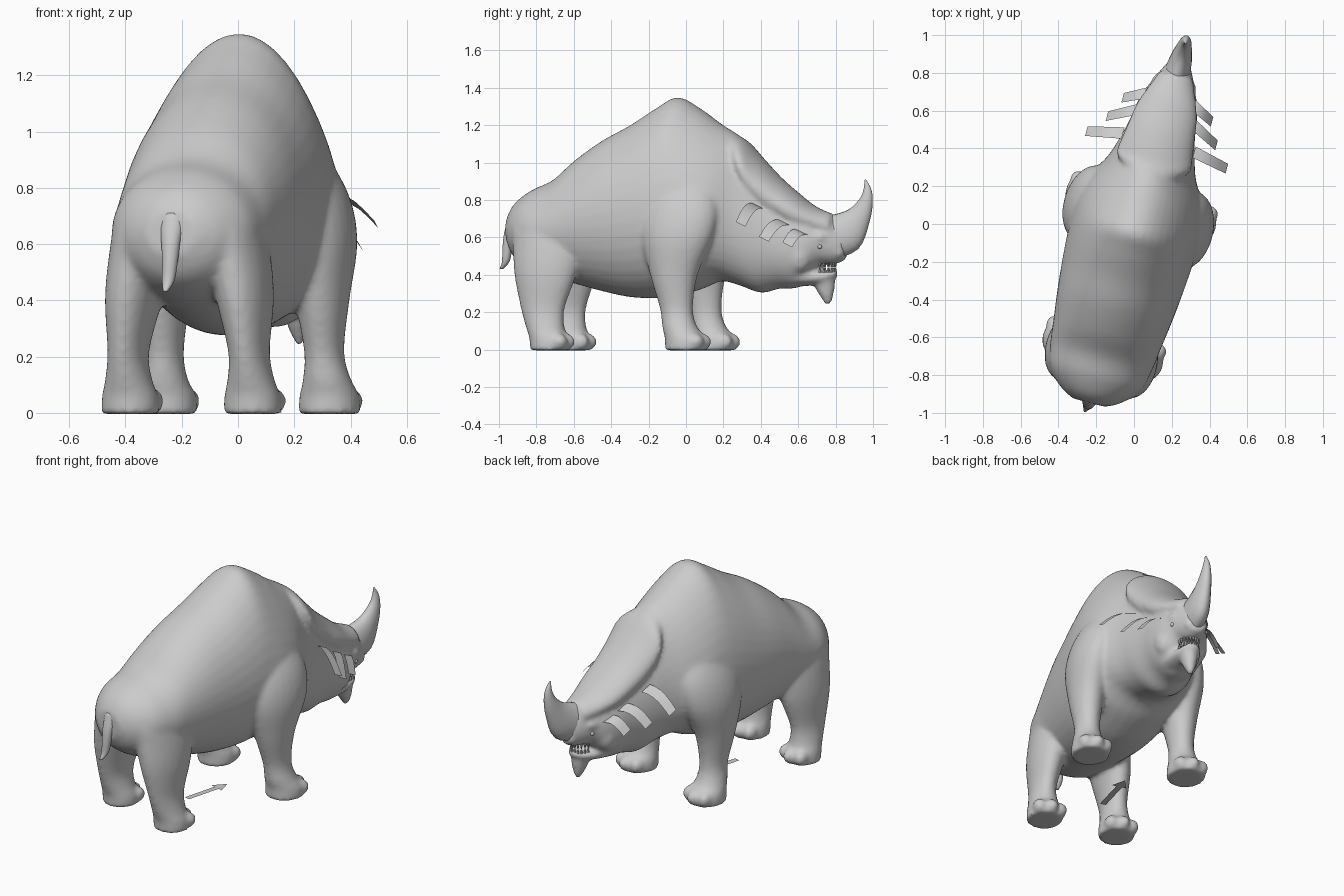
import bpy, bmesh, math
from math import sin, cos, pi, radians
from mathutils import Matrix, Vector

cube = bpy.data.objects.get("Cube")
if cube:
    bpy.data.objects.remove(cube, do_unlink=True)

# The animal is symmetric in its own frame, then turned slightly
PLACE = Matrix.Rotation(radians(-15), 4, 'Z') @ Matrix.Translation((0.014, 0, 0))

hide_grey = bpy.data.materials.new("hide_grey")
hide_grey.use_nodes = True
GREY = (0.6, 0.6, 0.6, 1)
hide_grey.diffuse_color = GREY
hide_grey.node_tree.nodes["Principled BSDF"].inputs["Base Color"].default_value = GREY


def flow(rings, steps=4):
    """Add rings between the given ones along a smooth curve."""
    rings = [[Vector(v) for v in r] for r in rings]
    out = []
    for i in range(len(rings) - 1):
        a, b, c, d = (rings[max(0, min(len(rings) - 1, i + k))] for k in (-1, 0, 1, 2))
        for s in range(steps):
            t = s / steps
            out.append([q + t / 2 * (r - p + t * (2 * p - 5 * q + 4 * r - w
                                                 + t * (3 * (q - r) + w - p)))
                        for p, q, r, w in zip(a, b, c, d)])
    return out + [rings[-1]]


def loft(bm, rings, sides=24):
    """Skin closed rings: centre, u axis, v axis, narrowing towards the v side."""
    loops = []
    for c, u, v, n in flow(rings):
        loop = []
        for i in range(sides):
            a = 2 * pi * i / sides
            loop.append(bm.verts.new(c + u * cos(a) + v * sin(a) - n * cos(a) * sin(a)))
        loops.append(loop)
    for a, b in zip(loops, loops[1:]):
        for i in range(sides):
            j = (i + 1) % sides
            bm.faces.new((a[i], a[j], b[j], b[i]))
    bm.faces.new(loops[0][::-1])
    bm.faces.new(loops[-1])


def upright(bm, stations):
    """Sections along y: y, bottom, top, half width, narrowing at the top."""
    loft(bm, [((0, y, (b + t) / 2), (w, 0, 0), (0, 0, (t - b) / 2), (w * n, 0, 0))
              for y, b, t, w, n in stations], 40)


def column(bm, stations, side=1):
    """Sections along z: z, x, y, x radius, y radius."""
    loft(bm, [((side * x, y, z), (rx, 0, 0), (0, ry, 0), (0, 0, 0))
              for z, x, y, rx, ry in stations])


def ball(bm, centre, size):
    m = Matrix.Translation(centre) @ Matrix.Diagonal((*size, 1))
    bmesh.ops.create_uvsphere(bm, u_segments=16, v_segments=10, radius=1, matrix=m)


def finish(bm, name, smooth=True):
    bmesh.ops.recalc_face_normals(bm, faces=bm.faces)
    bm.transform(PLACE)
    for f in bm.faces:
        f.smooth = smooth
    me = bpy.data.meshes.new(name)
    bm.to_mesh(me)
    bm.free()
    me.materials.append(hide_grey)
    ob = bpy.data.objects.new(name, me)
    bpy.context.collection.objects.link(ob)
    return ob


# Body: torso and skull, fused with neck hide, jaw and legs
bm = bmesh.new()
upright(bm, [(-.975, .56, .72, .09, 0), (-.93, .48, .79, .17, 0), (-.84, .42, .855, .25, 0),
             (-.72, .38, .91, .28, 0), (-.60, .35, 1.015, .295, 0), (-.45, .31, 1.12, .315, 0),
             (-.30, .28, 1.2, .33, .03), (-.15, .275, 1.295, .34, .1),
             (-.04, .29, 1.35, .34, .18), (.08, .32, 1.29, .335, .22),
             (.2, .365, 1.205, .30, .2), (.31, .34, 1.135, .24, .15),
             (.42, .303, 1.02, .205, .1), (.52, .325, .91, .18, .1), (.62, .33, .825, .165, .1),
             (.70, .385, .765, .145, .1), (.76, .45, .73, .115, .1), (.82, .455, .715, .09, .1),
             (.885, .475, .65, .058, .1)])

# Raised hide over the neck
upright(bm, [(.27, 1.0, 1.155, .12, .1), (.34, .87, 1.115, .20, .1), (.42, .755, 1.03, .195, .1),
             (.52, .69, .925, .18, .1), (.62, .65, .84, .165, .1), (.72, .63, .765, .13, .1),
             (.82, .60, .725, .09, .1)])

# Lower jaw and pointed chin
upright(bm, [(.60, .335, .44, .11, 0), (.72, .345, .427, .088, 0), (.79, .365, .422, .066, 0),
             (.84, .39, .425, .035, 0)])
column(bm, [(.39, 0, .765, .055, .065), (.32, 0, .775, .042, .05),
            (.27, 0, .785, .025, .03), (.235, 0, .79, .008, .012)])

FRONT_LEG = [(-.004, .30, .085, .11, .115), (.06, .30, .085, .107, .115),
             (.12, .30, .05, .085, .095), (.22, .295, .03, .07, .09),
             (.4, .293, .015, .093, .13), (.6, .292, .035, .113, .195),
             (.76, .26, .05, .115, .2), (.9, .21, .06, .09, .14), (1.0, .18, .06, .04, .06)]
REAR_LEG = [(-.004, .225, -.69, .104, .105), (.06, .225, -.695, .1, .105),
            (.12, .225, -.715, .082, .105), (.22, .222, -.73, .07, .12),
            (.4, .205, -.72, .096, .17), (.55, .18, -.715, .108, .19),
            (.68, .145, -.73, .115, .19), (.78, .11, -.735, .1, .14),
            (.84, .09, -.735, .04, .06)]
for side in (-1, 1):
    for leg in (FRONT_LEG, REAR_LEG):
        column(bm, leg, side)
        # Three blunt toes
        for k in (-1, 0, 1):
            x, y = leg[0][1], leg[0][2]
            ball(bm, (side * x + k * .066, y + .093 - abs(k) * .025, .042), (.038, .047, .044))
    # Cheek, brow and nostril swellings
    ball(bm, (side * .105, .655, .50), (.055, .07, .09))
    ball(bm, (side * .088, .75, .60), (.037, .06, .03))
    ball(bm, (side * .04, .86, .52), (.028, .032, .03))
body = finish(bm, "body")
remesh = body.modifiers.new("fuse", 'REMESH')
remesh.mode = 'VOXEL'
remesh.voxel_size = 0.013
remesh.use_smooth_shade = True
relax = body.modifiers.new("relax", 'SMOOTH')
relax.factor = 0.5
relax.iterations = 9

# Horn: y, z, heading, side radius, depth radius
bm = bmesh.new()
rings = []
for y, z, d, rx, r in [(.78, .59, 8, .075, .12), (.888, .63, 38, .062, .115),
                       (.962, .72, 65, .042, .066), (1.0, .80, 85, .028, .037),
                       (1.007, .86, 100, .016, .02), (.995, .908, 108, .004, .004)]:
    a = radians(d)
    rings.append(((0, y, z), (rx, 0, 0), (0, -sin(a) * r, cos(a) * r), (0, 0, 0)))
loft(bm, rings, 20)
finish(bm, "horn")

# Tail
bm = bmesh.new()
column(bm, [(.71, 0, -.935, .05, .04), (.62, 0, -.972, .036, .03), (.54, 0, -.985, .028, .026),
            (.47, -.004, -.995, .022, .02), (.432, -.008, -1.02, .008, .01)])
finish(bm, "tail")

# Teeth along both jaws
bm = bmesh.new()
for i in range(11):
    a = pi * i / 10
    for z, tip in ((.452, -1), (.424, 1)):
        m = Matrix.Translation((.055 * cos(a), .76 + .07 * sin(a), z))
        m = m @ Matrix.Rotation(0 if tip > 0 else pi, 4, 'X')
        bmesh.ops.create_cone(bm, cap_ends=True, segments=6, radius1=.008, radius2=.003,
                              depth=.024, matrix=m)
finish(bm, "teeth", False)

# Eyes
bm = bmesh.new()
for side in (-1, 1):
    ball(bm, (side * .105, .772, .55), (.012, .012, .012))
finish(bm, "eyes")

# Flat curved blades beside the neck
blades = [((.195, .45, .77), (.385, .41, .67)),
          ((.155, .59, .68), (.30, .515, .59)),
          ((.125, .69, .625), (.245, .63, .56))]
for label, side in (("left", 1), ("right", -1)):
    bm = bmesh.new()
    for base, tip in blades:
        rows = []
        for i in range(6):
            f = i / 5
            p = Vector(base).lerp(Vector(tip), f) + Vector((0, 0, .03 * sin(pi * f)))
            p.x *= side
            w = Vector((0, .031, -.015)) * (1 - .15 * f)
            rows.append((bm.verts.new(p - w), bm.verts.new(p + w)))
        for a, b in zip(rows, rows[1:]):
            bm.faces.new((a[0], a[1], b[1], b[0]))
    finish(bm, label + "_neck_blades")

# Flat arrow on the ground under the belly
bm = bmesh.new()
outline = [(-.018, -.39), (.018, -.39), (.018, -.17), (.045, -.17),
           (0, -.09), (-.045, -.17), (-.018, -.17)]
bm.faces.new([bm.verts.new((x, y, .002)) for x, y in outline])
finish(bm, "ground_arrow", False)
